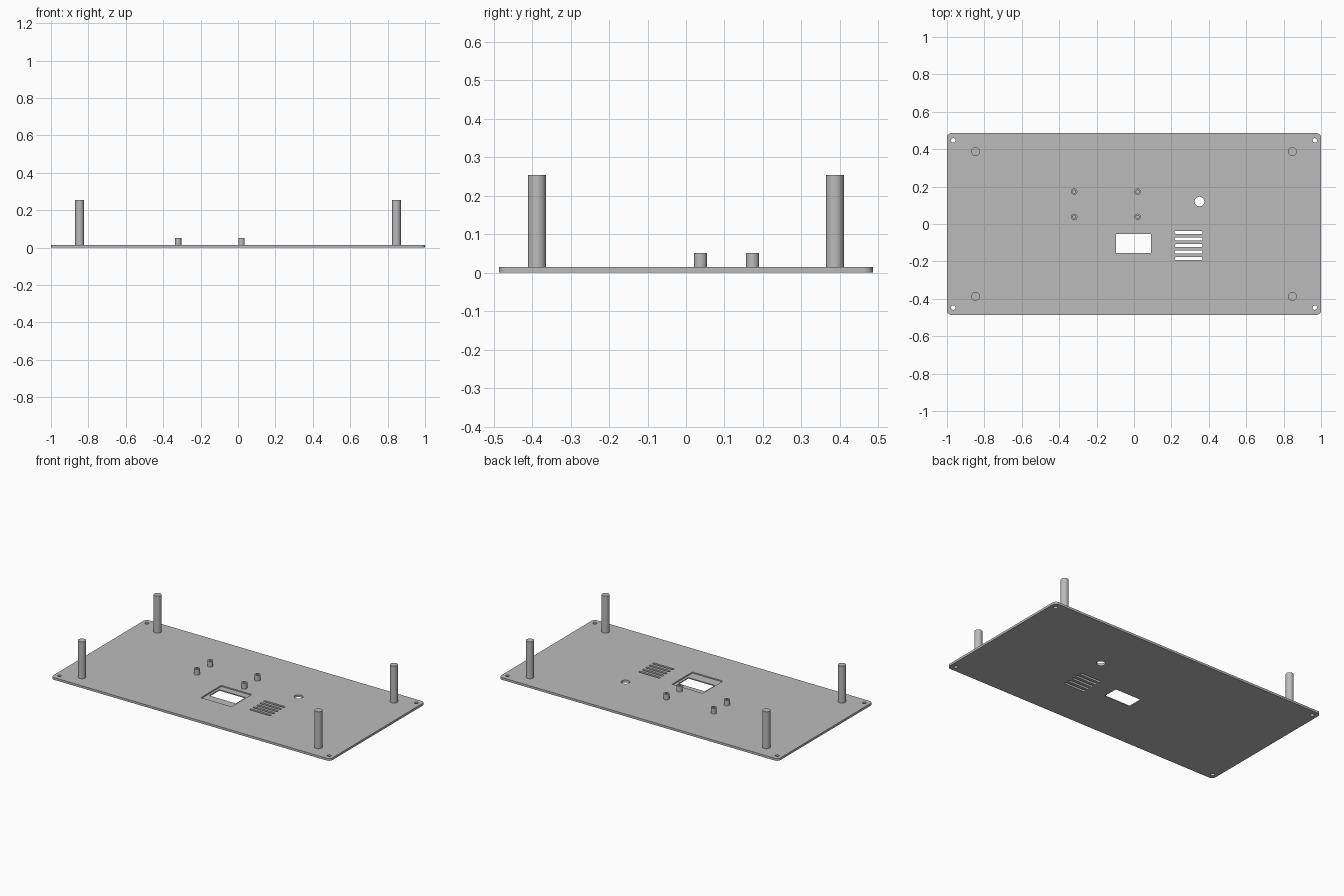
import bpy, bmesh, math
from mathutils import Vector

if "Cube" in bpy.data.objects:
    bpy.data.objects.remove(bpy.data.objects["Cube"])

THICK = 0.0145      # panel thickness
HALF_Y = 0.486      # panel half depth

grey = bpy.data.materials.new("panel grey")
grey.use_nodes = True
grey.diffuse_color = (0.5, 0.5, 0.5, 1)
grey.node_tree.nodes["Principled BSDF"].inputs["Base Color"].default_value = (0.5, 0.5, 0.5, 1)


def rounded(x0, x1, y0, y1, r, steps=8):
    """Outline of a rectangle with rounded corners."""
    pts = []
    corners = [(x1 - r, y1 - r), (x0 + r, y1 - r), (x0 + r, y0 + r), (x1 - r, y0 + r)]
    for i, (cx, cy) in enumerate(corners):
        for s in range(steps + 1):
            a = math.pi / 2 * (i + s / steps)
            pts.append((cx + r * math.cos(a), cy + r * math.sin(a)))
    return pts


def circle(x, y, r, n=32):
    return [(x + r * math.cos(math.tau * i / n), y + r * math.sin(math.tau * i / n))
            for i in range(n)]


def prism(bm, outline, z0, z1):
    """Extrude an outline upward and return its top face."""
    base = bm.faces.new([bm.verts.new((x, y, z0)) for x, y in outline])
    ext = bmesh.ops.extrude_face_region(bm, geom=[base], use_keep_orig=True)["geom"]
    verts = [g for g in ext if isinstance(g, bmesh.types.BMVert)]
    bmesh.ops.translate(bm, verts=verts, vec=(0, 0, z1 - z0))
    return next(g for g in ext if isinstance(g, bmesh.types.BMFace))


def finish(bm, name):
    bmesh.ops.recalc_face_normals(bm, faces=bm.faces[:])
    mesh = bpy.data.meshes.new(name)
    bm.to_mesh(mesh)
    bm.free()
    mesh.materials.append(grey)
    obj = bpy.data.objects.new(name, mesh)
    bpy.context.collection.objects.link(obj)
    return obj


def smooth(obj):
    bpy.ops.object.select_all(action="DESELECT")
    obj.select_set(True)
    bpy.context.view_layer.objects.active = obj
    bpy.ops.object.shade_smooth_by_angle(angle=math.radians(30))


# Flat panel with rounded corners
bm = bmesh.new()
prism(bm, rounded(-1, 1, -HALF_Y, HALF_Y, 0.025), 0, THICK)
panel = finish(bm, "panel")

# Through openings: corner screw holes, round hole, window and vent slots
bm = bmesh.new()
openings = [circle(sx * 0.966, sy * 0.447, 0.012) for sx in (-1, 1) for sy in (-1, 1)]
openings.append(circle(0.35, 0.12, 0.026))
openings.append([(-0.097, -0.155), (0.092, -0.155), (0.092, -0.053), (-0.097, -0.053)])
for i in range(5):
    y = -0.045 - 0.035 * i
    openings.append(rounded(0.217, 0.367, y - 0.008, y + 0.008, 0.0078))
for outline in openings:
    prism(bm, outline, -0.05, 0.05)
through = finish(bm, "opening_cutter")

# Shallow display recess around the window
bm = bmesh.new()
prism(bm, [(-0.112, -0.219), (0.107, -0.219), (0.107, -0.011), (-0.112, -0.011)], 0.007, 0.05)
recess = finish(bm, "recess_cutter")

for cutter in (through, recess):
    cutter.hide_render = True
    mod = panel.modifiers.new("cut", "BOOLEAN")
    mod.operation = "DIFFERENCE"
    mod.solver = "EXACT"
    mod.object = cutter
    bpy.context.view_layer.objects.active = panel
    bpy.ops.object.modifier_apply(modifier=mod.name)
    bpy.data.objects.remove(cutter)
smooth(panel)

# Tall corner posts
for sx, side in ((-1, "right"), (1, "left")):
    for sy, end in ((-1, "front"), (1, "back")):
        bm = bmesh.new()
        prism(bm, circle(sx * 0.847, sy * 0.387, 0.0235), THICK - 0.002, 0.254)
        smooth(finish(bm, f"{end}_{side}_post"))

# Short screw bosses with blind holes
for x, side in ((-0.32, "right"), (0.019, "left")):
    for y, end in ((0.038, "front"), (0.173, "back")):
        bm = bmesh.new()
        top = prism(bm, circle(x, y, 0.017), THICK - 0.002, 0.051)
        bm.normal_update()
        bmesh.ops.inset_individual(bm, faces=[top], thickness=0.009)
        floor = bmesh.ops.extrude_discrete_faces(bm, faces=[top])["faces"][0]
        bmesh.ops.translate(bm, verts=floor.verts[:], vec=Vector((0, 0, THICK - 0.05)))
        smooth(finish(bm, f"{end}_{side}_boss"))
